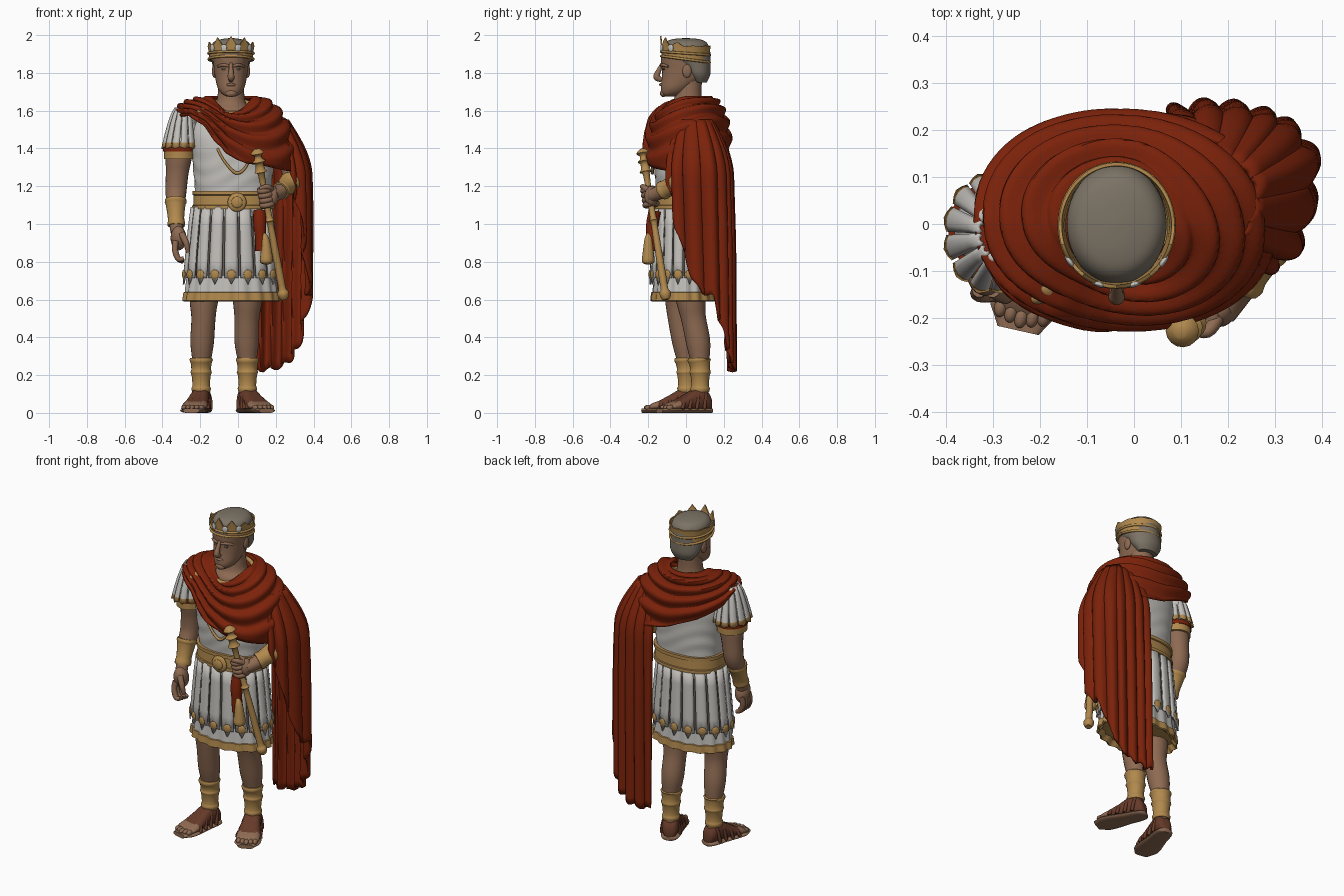
import bpy, bmesh
from math import sin, cos, pi, radians, degrees, atan2
from mathutils import Vector, Matrix, Euler

def mat(name, r, g, b):
    m = bpy.data.materials.new(name)
    m.diffuse_color = (r, g, b, 1)
    return m
WHITE = mat("off_white_cloth", .55, .53, .50)
RED = mat("red_cloak", .2, .016, .003)
GOLD = mat("gold", .44, .25, .075)
SKIN = mat("skin", .27, .145, .085)
HAIR = mat("grey_hair", .20, .17, .13)
LEATHER = mat("brown_leather", .13, .042, .022)
DARK = mat("dark_trim", .13, .105, .08)

def finish(name, bm, mats, rule=None, solid=0):
    bmesh.ops.recalc_face_normals(bm, faces=bm.faces[:])
    for f in bm.faces:
        if rule:
            f.material_index = rule(f.calc_center_median())
    me = bpy.data.meshes.new(name)
    bm.to_mesh(me)
    bm.free()
    o = bpy.data.objects.new(name, me)
    bpy.context.collection.objects.link(o)
    for m in mats:
        me.materials.append(m)
    if solid:
        s = o.modifiers.new("thickness", 'SOLIDIFY')
        s.thickness, s.offset = solid, 0
    return o

def grid(name, rows, *mats, wrap=True, cap=True, rule=None, solid=0):
    bm = bmesh.new()
    V = [[bm.verts.new(p) for p in r] for r in rows]
    n = len(rows[0])
    for A, B in zip(V, V[1:]):
        for i in range(n if wrap else n - 1):
            j = (i + 1) % n
            bm.faces.new((A[i], A[j], B[j], B[i]))
    if wrap and cap:
        bm.faces.new(V[0][::-1])
        bm.faces.new(V[-1])
    return finish(name, bm, mats, rule, solid)

def spline(pts, k):
    """Catmull-Rom through tuples of any length."""
    P = [pts[0]] + list(pts) + [pts[-1]]
    out = []
    for i in range(1, len(P) - 2):
        for s in range(k):
            t = s / k
            out.append(tuple(.5 * (2*b + (c-a)*t + (2*a-5*b+4*c-d)*t*t + (3*b-a-3*c+d)*t**3)
                             for a, b, c, d in zip(P[i-1], P[i], P[i+1], P[i+2])))
    return out + [tuple(pts[-1])]

def ring(z, cx, cy, a, b, n=48, p=2.0, wob=None):
    out = []
    for i in range(n):
        t = 2 * pi * i / n
        c, s = cos(t), sin(t)
        r = (abs(c)**p + abs(s)**p) ** (-1 / p) + (wob(t, z) if wob else 0)
        out.append((cx + a*r*c, cy + b*r*s, z))
    return out

def loft(name, secs, *mats, k=5, rule=None, **kw):
    return grid(name, [ring(*s, **kw) for s in spline(secs, k)], *mats, rule=rule)

def tube(name, pts, m, n=16, k=5):
    """Round tube through (x, y, z, radius) points."""
    S = spline(pts, k) if k > 1 else pts
    C = [Vector(s[:3]) for s in S]
    u, rows = Vector((.31, .9, .2)), []
    for i, c in enumerate(C):
        t = (C[min(i+1, len(C)-1)] - C[max(i-1, 0)]).normalized()
        u = (u - t * u.dot(t)).normalized()
        v = t.cross(u)
        rows.append([c + S[i][3] * (u*cos(2*pi*j/n) + v*sin(2*pi*j/n)) for j in range(n)])
    return grid(name, rows, m)

def ball(name, loc, size, m, rot=(0, 0, 0)):
    bm = bmesh.new()
    bmesh.ops.create_uvsphere(bm, u_segments=20, v_segments=12, radius=1,
                              matrix=Matrix.LocRotScale(Vector(loc), Euler(rot), Vector(size)))
    return finish(name, bm, [m])

HX = -.037
# Head, neck, hair and face
head = [(1.675, -.118, -.06, .025), (1.69, -.13, -.01, .05), (1.72, -.133, .03, .07), (1.77, -.128, .09, .083),
        (1.82, -.126, .11, .09), (1.86, -.132, .118, .094), (1.9, -.13, .12, .098), (1.94, -.11, .105, .085), (1.97, -.05, .05, .04)]
loft("head", [(z, HX, (f+b)/2, w, (b-f)/2) for z, f, b, w in head], SKIN, p=2.2)
loft("neck", [(1.55, HX, 0, .12, .105), (1.605, HX, .005, .105, .1), (1.64, HX, .01, .08, .078), (1.69, HX, .012, .07, .07), (1.77, HX, .015, .068, .07)], SKIN)
loft("hair", [(1.75, HX, .075, .06, .035), (1.79, HX, .065, .088, .063), (1.84, HX, .045, .098, .085), (1.87, HX, .015, .103, .115),
              (1.895, HX, .0, .105, .13), (1.94, HX, .0, .105, .122), (1.968, HX, .0, .085, .1), (1.98, HX, 0, .045, .06), (1.984, HX, 0, .01, .01)], HAIR)
tube("nose", [(HX, -.125, 1.85, .009), (HX, -.145, 1.81, .013), (HX, -.155, 1.778, .018), (HX, -.128, 1.762, .012)], SKIN)
tube("lips", [(HX-.028, -.122, 1.735, .004), (HX, -.134, 1.738, .008), (HX+.028, -.122, 1.735, .004)], SKIN)
ball("chin", (HX, -.12, 1.692), (.03, .018, .02), SKIN)
for s in (-1, 1):
    ball("ear", (HX + s*.089, .005, 1.81), (.012, .024, .036), SKIN)
    ball("eye", (HX + s*.035, -.116, 1.82), (.016, .006, .006), DARK)
    tube("brow", [(HX + s*.012, -.128, 1.836, .007), (HX + s*.04, -.122, 1.842, .009), (HX + s*.07, -.095, 1.834, .006)], SKIN)

# Crown: band with pointed front and beaded rims
def crown_z(t, top):
    d = (degrees(t) + 90 + 180) % 360 - 180
    z = 1.868 - .018 * sin(t)
    if top:
        k = abs((d + 18) % 36 - 18) / 18
        z = 1.94 + .056 * max(0, 1 - 1.1*k) * max(.08, cos(radians(d) / 1.1))
    return z
def crown_row(r, f):
    out = []
    for i in range(120):
        t = 2 * pi * i / 120
        z = crown_z(t, 0) * (1-f) + crown_z(t, 1) * f
        out.append((HX + r*.96*cos(t), -.003 + r*1.04*sin(t), z))
    return out
grid("crown", [crown_row(r, f) for r, f in ((.113, 0), (.121, 0), (.12, .4), (.129, 1), (.122, 1), (.113, 0))], GOLD, cap=False)
for f, r in ((.06, .122), (.5, .123)):
    tube("crown_rim", [(HX + r*.97*cos(i*pi/24), -.003 + r*1.05*sin(i*pi/24), crown_z(i*pi/24, 0)*(1-f) + 1.94*f, .007)
                       for i in range(49)], GOLD, n=8, k=1)
for d in (-54, -18, 18, 54):
    t = radians(d - 90)
    ball("crown_gem", (HX + .123*cos(t), -.003 + .132*sin(t), 1.932), (.017, .006, .02), WHITE, (0, 0, radians(d)))

# Torso with soft creases, collar, chain
loft("tunic_torso", [(1.04, -.025, -.01, .2, .145), (1.15, -.025, -.01, .2, .145), (1.3, -.025, -.012, .212, .155),
     (1.45, -.025, -.01, .228, .155), (1.54, -.03, 0, .195, .125), (1.585, HX, 0, .1, .085)], WHITE, k=9, n=72, p=2.3,
     wob=lambda t, z: .014 * sin(70*z + 5*sin(t*2)) * max(0, 1 - abs(z-1.26)/.2))
tube("collar", [(HX + .112*cos(i*pi/20), .005 + .112*sin(i*pi/20), 1.62 + .035*sin(i*pi/20), .013) for i in range(41)], GOLD, n=10, k=1)
tube("chest_chain", [(-.11, -.165, 1.4, .007), (-.07, -.176, 1.33, .007), (-.01, -.178, 1.27, .009), (.04, -.178, 1.3, .007), (.07, -.17, 1.38, .007)], GOLD, n=8)

# Belt, buckle and hanging sash
grid("belt", [ring(z, -.025, -.01, a, a-.055, p=2.3) for z, a in ((1.08, .2), (1.08, .218), (1.098, .218), (1.1, .212), (1.152, .21), (1.155, .217), (1.175, .217), (1.175, .2))], GOLD)
ball("belt_buckle", (-.005, -.175, 1.115), (.05, .016, .05), GOLD)
ball("buckle_boss", (-.005, -.188, 1.115), (.03, .01, .03), GOLD)
tube("red_sash", [(.115, -.165, 1.07, .034), (.115, -.178, 1.0, .034), (.12, -.182, .93, .03), (.125, -.18, .86, .034)], RED, n=10)
tube("sash_pendant", [(.135, -.2, .95, .008), (.145, -.2, .92, .02), (.15, -.2, .85, .03), (.15, -.2, .8, .034), (.15, -.2, .785, .01)], GOLD, n=10)

# Strips that follow a flared surface
def strips(name, surf, count, zs, tip, fill, *mats, rule=None):
    for i in range(count):
        t0, h = 2*pi*(i+.5)/count, pi/count*fill
        rows = [[surf(t0 + s*h, z - (tip if j == len(zs)-1 and s == 0 else 0), .007*(1-s*s))
                 for s in (-1, -.5, 0, .5, 1)] for j, z in enumerate(zs)]
        grid(name, rows, *mats, wrap=False, rule=rule, solid=.009)

# Skirt: pleated under layer with gold hem, strips with discs over it
def skirt(t, z, o):
    f = (1.1 - z) / .5
    return (-.035 + (.198 + .052*f**.8 + o)*cos(t), -.012 + (.145 + .022*f + o)*sin(t), z)
rows = [[skirt(2*pi*i/108, z, -.006 + o + .006*sin(18*2*pi*i/108)*(1.1-z)/.5) for i in range(108)]
        for z, o in ((1.1, 0), (.95, 0), (.8, 0), (.725, 0), (.64, .002), (.638, .009), (.595, .011), (.59, .002), (.62, -.02))]
grid("under_skirt", rows, DARK, WHITE, GOLD, rule=lambda c: 2 if c.z < .64 else 1 if c.z < .73 else 0)
strips("skirt_strip", lambda t, z, o: skirt(t, z, o + .007), 18, (1.09, 1.0, .9, .8, .715), .035, .84, WHITE)
for i in range(18):
    t = 2*pi*(i+.5)/18
    ball("skirt_disc", skirt(t, .733, .017), (.023, .008, .025), GOLD, (0, 0, atan2(cos(t)*.17, sin(t)*.25) * -1))

# Right sleeve: strips, lining, red and gold cuffs
def sleeve(t, z, o):
    f = max(0, (1.62 - z) / .2) ** .6
    return (-.288 - .018*f + (.03 + .057*f + o)*cos(t), -.02 + (.04 + .075*f + o)*sin(t), z)
strips("sleeve_strip", sleeve, 12, (1.615, 1.58, 1.53, 1.47, 1.43, 1.405), .008, .84, WHITE, GOLD, rule=lambda c: 1 if c.z < 1.418 else 0)
loft("sleeve_lining", [(1.36, -.31, -.01, .076, .08), (1.48, -.3, -.01, .076, .085), (1.58, -.27, -.005, .06, .07)], WHITE)
for nm, z0, z1, r, m in (("sleeve_red_trim", 1.385, 1.41, .086, RED), ("sleeve_gold_cuff", 1.345, 1.385, .082, GOLD)):
    grid(nm, [ring(z, -.31, -.01, r, r+.01) for z in (z0, z1)], m)

# Right arm, bracer, relaxed hand
tube("right_arm", [(-.28, 0, 1.55, .06), (-.31, 0, 1.38, .07), (-.322, .005, 1.27, .06), (-.328, 0, 1.18, .056),
                   (-.33, -.035, 1.1, .048), (-.327, -.075, 1.0, .036), (-.322, -.09, .96, .036)], SKIN, n=20)
tube("right_bracer", [(-.33, -.025, 1.13, .056), (-.33, -.03, 1.115, .058), (-.33, -.035, 1.1, .052), (-.328, -.06, 1.03, .043),
                      (-.327, -.07, 1.005, .047), (-.327, -.075, .99, .045)], GOLD, n=20, k=2)
ball("right_palm", (-.315, -.105, .925), (.042, .047, .066), SKIN, (.3, 0, 0))
for i in range(4):
    y = -.072 - .023*i
    tube("right_finger", [(-.33, y, .91, .016), (-.333, y-.008, .86, .016), (-.315, y-.012, .815, .015), (-.287, y-.012, .8+.006*i, .011)], SKIN, n=10)
tube("right_thumb", [(-.3, -.14, .95, .018), (-.275, -.155, .9, .016), (-.265, -.15, .85, .011)], SKIN, n=10)

# Left arm, bracer, fist round the sceptre
tube("left_arm", [(.19, .02, 1.48, .055), (.25, .04, 1.36, .052), (.29, .02, 1.25, .052), (.265, -.06, 1.21, .05),
                  (.215, -.145, 1.165, .037), (.185, -.185, 1.15, .036)], SKIN, n=20)
tube("left_bracer", [(.282, -.035, 1.222, .057), (.274, -.048, 1.216, .06), (.265, -.06, 1.208, .055), (.24, -.105, 1.187, .047),
                     (.232, -.118, 1.18, .051), (.225, -.128, 1.175, .048)], GOLD, n=20, k=2)
A, B = Vector((.1, -.23, 1.39)), Vector((.245, -.105, .6))
ax = (B - A).normalized()
e1 = (Vector((1, 0, 0)) - ax * ax.x).normalized()
e2 = ax.cross(e1)
grip = A.lerp(B, .315)
ball("left_palm", grip + e1*.038 + Vector((0, .01, 0)), (.034, .038, .052), SKIN)
for i in range(4):
    c = grip + ax * (.026*i - .04)
    tube("left_finger", [(*(c + .031*(e1*cos(a*pi/6) + e2*sin(a*pi/6))), .0155) for a in range(-5, 6)], SKIN, n=10, k=2)
tube("left_thumb", [(*(grip + e1*.04 - ax*.03), .016), (*(grip + e1*.02 - ax*.055 + Vector((0, -.03, 0))), .014),
                    (*(grip - e1*.02 - ax*.05 + Vector((0, -.025, 0))), .011)], SKIN, n=10)
prof = [(-.01, .012), (0, .024), (.02, .036), (.035, .02), (.06, .022), (.075, .036), (.09, .022), (.13, .026), (.145, .034), (.16, .018),
        (.3, .016), (.45, .017), (.47, .026), (.49, .017), (.6, .018), (.85, .02), (.93, .02), (.95, .029), (.975, .029), (1, .018)]
tube("sceptre", [(*A.lerp(B, f), r) for f, r in prof], GOLD, k=2)

# Legs, greaves and sandals
def leg(side, pts, ank, toe):
    tube(side + "_leg", pts, SKIN, n=24)
    (x, y), z0 = ank, .1
    tube(side + "_greave", [(x, y, z0+.01, .047), (x, y, z0+.03, .052), (x, y, z0+.045, .046), (x, y, z0+.1, .051), (x, y, z0+.115, .057),
                            (x, y, z0+.13, .052), (x, y-.003, z0+.165, .056), (x, y-.005, z0+.18, .062), (x, y-.005, z0+.19, .058)], GOLD, n=24, k=2)
    d = (Vector(toe) - Vector(ank)).normalized()
    q = Vector((-d.y, d.x))
    P = lambda f, s, z: (x + d.x*f + q.x*s, y + d.y*f + q.y*s, z)
    def row(f, w, z0, z1):
        return [P(f, w*cos(a*pi/10), (z0+z1)/2 + (z1-z0)/2 * max(-1, min(1, 1.25*sin(a*pi/10)))) for a in range(20)]
    shape = [(-.062, .015, .05), (-.05, .038, .09), (-.01, .05, .13), (.04, .053, .12), (.09, .06, .092), (.14, .067, .066), (.18, .066, .05), (.205, .052, .033)]
    S = spline(shape, 4)
    grid(side + "_foot", [row(f, w, .015, h) for f, w, h in S], LEATHER, SKIN,
         rule=lambda c: 1 if (c.xy - Vector(ank)).length > .15 else 0)
    grid(side + "_sole", [row(f*1.05, w+.006, 0, .024) for f, w, h in S] + [row(.238, .045, 0, .024)], SKIN)
    for i in range(5):
        ball(side + "_toe", P(.21 - .007*abs(i-2), -.047 + .0235*i, .028), (.014, .023, .015), SKIN, (0, 0, atan2(d.x, -d.y)))
    for f, w, h in ((.0, .052, .128), (.045, .054, .118), (.09, .06, .092), (.135, .067, .068)):
        tube(side + "_strap", [(*P(f - .02*sin(a*pi/8), w*1.02*cos(a*pi/8), .02 + (h-.02)*min(1, 1.1*sin(a*pi/8))), .01) for a in range(9)], LEATHER, n=8, k=2)
leg("right", [(-.16, -.03, .75, .09), (-.18, -.035, .6, .076), (-.183, -.032, .5, .064), (-.19, -.01, .37, .062), (-.193, .005, .24, .046), (-.195, .005, .08, .042)],
    (-.195, .005), (-.25, -.24))
leg("left", [(.05, .01, .75, .09), (.05, .025, .6, .078), (.047, .04, .5, .066), (.046, .065, .37, .064), (.05, .075, .24, .046), (.05, .075, .08, .042)],
    (.05, .075), (.16, -.16))

# Shoulder mantle: swagged cloth from the neck to a slanting lower edge
EDGE = [(0, 1.28), (45, 1.32), (90, 1.38), (135, 1.46), (180, 1.57), (215, 1.57), (235, 1.52), (247, 1.44), (262, 1.37), (285, 1.335), (320, 1.3), (360, 1.28)]
def mantle(t, v):
    d = degrees(t) % 360
    for (a, za), (b, zb) in zip(EDGE, EDGE[1:]):
        if a <= d <= b:
            low = za + (zb - za) * (d - a) / (b - a)
    c, s = cos(t), sin(t)
    out = (abs(c/(.325 if c > 0 else .3))**2.2 + abs(s/.222)**2.2) ** (-1/2.2)
    top = 1.67 - .085 * max(0, -s)**2
    r = .108 + (out - .108) * sin(v*pi/2)
    z = low + (top - low) * max(0, cos(v*pi/2))**(.82 + .1*s*s)
    f = .012 * sin(2*pi*(5*v + .35*sin(2*t) + .15*sin(3*t+1))) * min(1, 4*v) * (.45 + .55*min(1, (top-low)/.2))
    return (-.03 + (r+f)*c, .008 + (r+f)*s, z + f*.6)
grid("cloak_mantle", [[mantle(2*pi*i/96, v/50) for i in range(96)] for v in range(51)], RED, cap=False, solid=.014)
ball("shoulder_brooch", (-.2, -.14, 1.585), (.036, .022, .034), GOLD, (-.3, 0, -.5))
ball("brooch_boss", (-.208, -.158, 1.585), (.018, .014, .018), GOLD)

# Hanging cloak: long round folds over the left arm, hem stepping up to the front
path = spline([(.08, .225, .23), (.17, .238, .23), (.26, .225, .27), (.32, .2, .38), (.37, .14, .6), (.365, .05, .68), (.335, -.045, .98), (.275, -.09, 1.26)], 22)
rows = []
for j in range(33):
    v, row = j / 32, []
    for i, (x, y, low) in enumerate(path):
        u = i / (len(path) - 1)
        z = 1.55 + (low - 1.55) * v
        g = min(1, max(0, (1.55 - z) / .3))
        g = .48 + .52 * sin(g*pi/2)
        n = Vector((x - .15, y - .05)).normalized()
        f = .034 * (abs(sin(pi*(9*u + .5*sin(5*u) + .25*v)))**.8 - .4) * min(1, .25 + 1.5*v)
        back = .02 * (1 - g) * 2
        row.append((.15 + (x - .15)*g + n.x*f, .04 + (y - .04)*(g + back) + n.y*f + .012*(v - .5)*(1-u), z + .012*sin(pi*18*u)*v))
    rows.append(row)
grid("cloak_hanging_folds", rows, RED, wrap=False, solid=.016)

bpy.ops.object.select_all(action='SELECT')
bpy.context.view_layer.objects.active = bpy.data.objects["head"]
bpy.ops.object.shade_smooth_by_angle(angle=radians(50))
